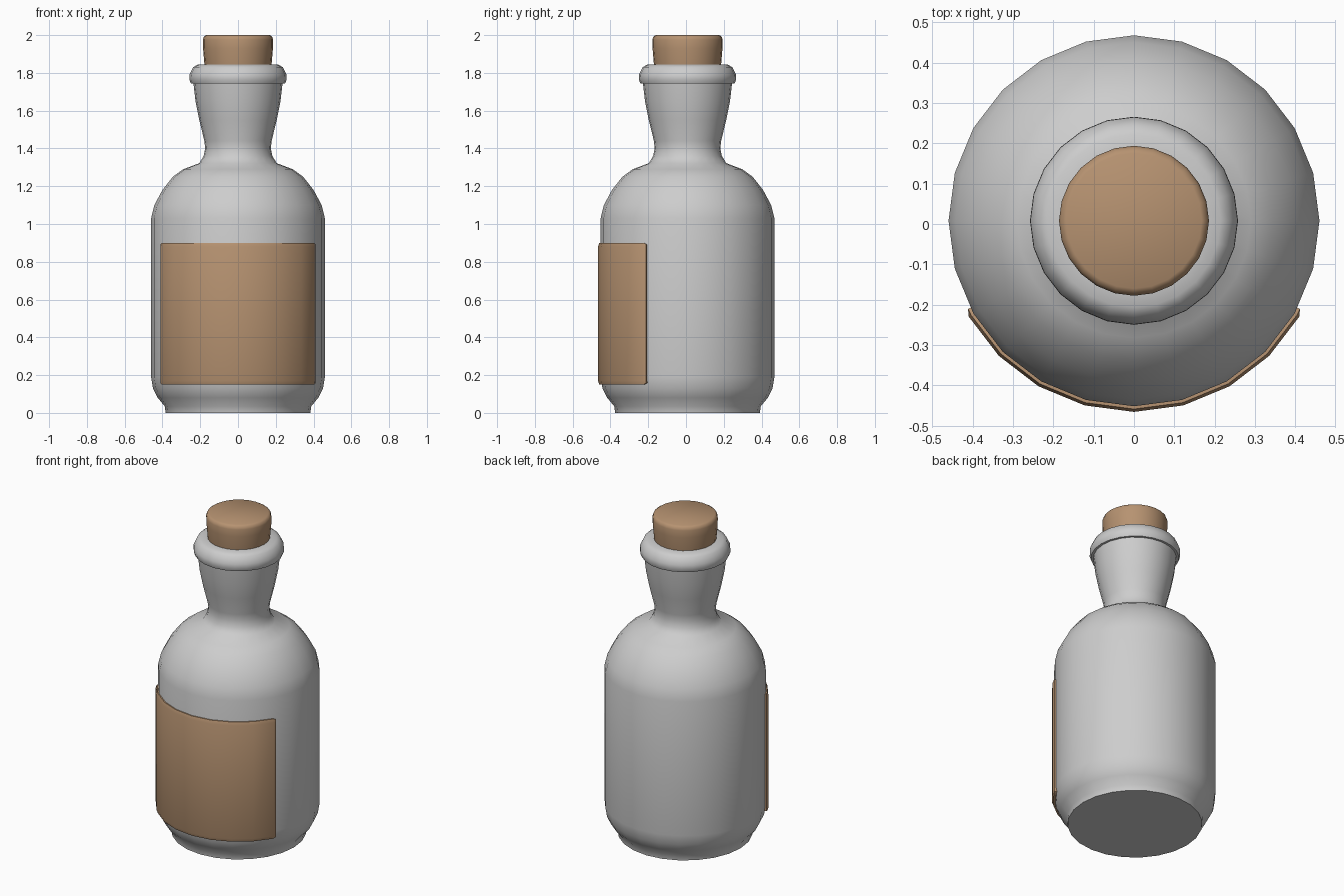
import bpy, bmesh, math

if "Cube" in bpy.data.objects:
    bpy.data.objects.remove(bpy.data.objects["Cube"])

CY = 0.008      # bottle axis sits slightly behind the origin
SIDES = 24


def material(name, rgb):
    m = bpy.data.materials.new(name)
    m.diffuse_color = (*rgb, 1)
    m.use_nodes = True
    m.node_tree.nodes["Principled BSDF"].inputs["Base Color"].default_value = m.diffuse_color
    return m


grey = material("grey glass", (0.61, 0.61, 0.61))
tan = material("tan cork", (0.47, 0.29, 0.165))


def finish(name, bm, mat, angle):
    bmesh.ops.recalc_face_normals(bm, faces=bm.faces[:])
    me = bpy.data.meshes.new(name)
    bm.to_mesh(me)
    bm.free()
    me.materials.append(mat)
    ob = bpy.data.objects.new(name, me)
    bpy.context.collection.objects.link(ob)
    bpy.ops.object.select_all(action='DESELECT')
    ob.select_set(True)
    bpy.context.view_layer.objects.active = ob
    bpy.ops.object.shade_smooth_by_angle(angle=math.radians(angle))
    return ob


def ring(bm, profile, a):
    return [bm.verts.new((r * math.cos(a), CY + r * math.sin(a), z)) for r, z in profile]


def lathe(name, profile, mat, angle=50):
    bm = bmesh.new()
    cols = [ring(bm, profile, math.tau * i / SIDES) for i in range(SIDES)]
    for i in range(SIDES):
        a, b = cols[i], cols[(i + 1) % SIDES]
        for j in range(len(profile) - 1):
            bm.faces.new((a[j], b[j], b[j + 1], a[j + 1]))
    bm.faces.new([c[0] for c in cols])
    bm.faces.new([c[-1] for c in cols])
    return finish(name, bm, mat, angle)


# Bottle body, shoulder, neck and rolled lip
lathe("bottle", [
    (0.383, 0.0), (0.388, 0.035), (0.425, 0.08), (0.45, 0.13), (0.46, 0.19),
    (0.46, 1.03), (0.443, 1.10), (0.40, 1.18), (0.345, 1.25), (0.29, 1.29),
    (0.205, 1.322), (0.182, 1.36), (0.174, 1.40), (0.178, 1.44),
    (0.205, 1.55), (0.225, 1.65), (0.236, 1.745),
    (0.25, 1.745), (0.258, 1.765), (0.257, 1.79), (0.238, 1.83),
    (0.215, 1.843), (0.17, 1.846)], grey)

# Cork stopper
lathe("cork", [
    (0.17, 1.80), (0.178, 1.846), (0.185, 1.93), (0.186, 1.975),
    (0.181, 1.992), (0.168, 2.0)], tan, 60)

# Label: a closed strip section swept round the front of the bottle
section = [(0.45, 0.15), (0.467, 0.15), (0.474, 0.17),
           (0.474, 0.88), (0.467, 0.90), (0.45, 0.90)]
rim = [(min(r, 0.466), z + (0.008 if z < 0.5 else -0.008)) for r, z in section]
bm = bmesh.new()
angles = [-152] + list(range(-150, -29, 15)) + [-28]
cols = [ring(bm, rim if a in (-152, -28) else section, math.radians(a)) for a in angles]
n = len(section)
for a, b in zip(cols, cols[1:]):
    for j in range(n):
        k = (j + 1) % n
        bm.faces.new((a[j], b[j], b[k], a[k]))
bm.faces.new(cols[0])
bm.faces.new(cols[-1])
finish("label", bm, tan, 60)
